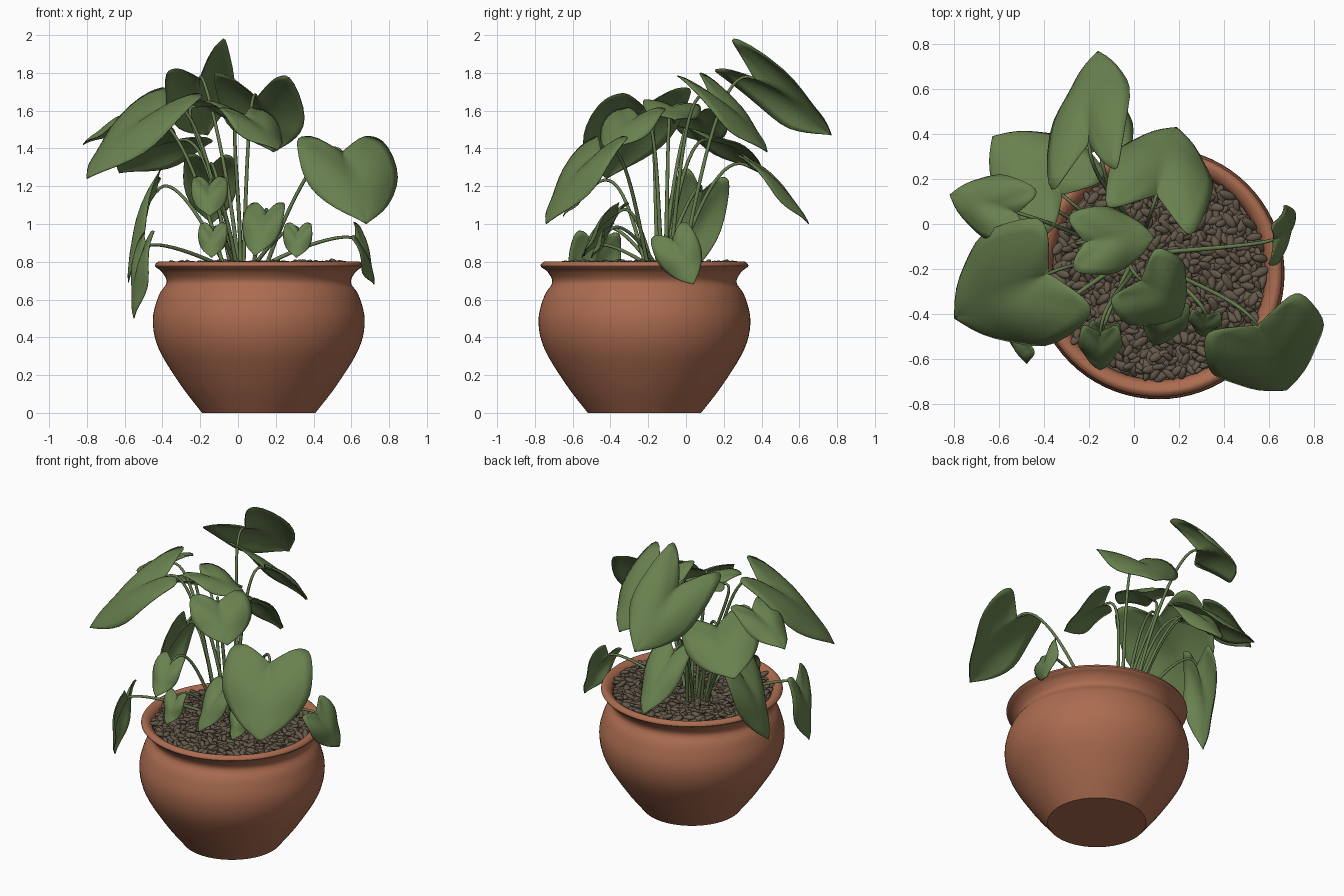
import bpy, bmesh, math, random
from mathutils import Vector as V, Matrix, Euler

if "Cube" in bpy.data.objects:
    bpy.data.objects.remove(bpy.data.objects["Cube"])

random.seed(4)
CX, CY = 0.11, -0.22          # pot axis


def mat(name, c):
    m = bpy.data.materials.new(name)
    m.diffuse_color = (*c, 1)
    m.use_nodes = True
    m.node_tree.nodes["Principled BSDF"].inputs["Base Color"].default_value = m.diffuse_color
    return m


TERRA = mat("terracotta", (0.41, 0.15, 0.08))
LEAF = mat("leaf_green", (0.14, 0.22, 0.078))
STEM = mat("stem_green", (0.13, 0.2, 0.075))
STONE = mat("pebble_brown", (0.125, 0.096, 0.066))


def finish(bm, name, m):
    me = bpy.data.meshes.new(name)
    bm.to_mesh(me)
    bm.free()
    me.materials.append(m)
    for p in me.polygons:
        p.use_smooth = True
    ob = bpy.data.objects.new(name, me)
    bpy.context.collection.objects.link(ob)
    return ob


def select(ob):
    bpy.ops.object.select_all(action='DESELECT')
    ob.select_set(True)
    bpy.context.view_layer.objects.active = ob


# Smooth curve through a few points
def catmull(pts, t):
    q = [pts[0]] + pts + [pts[-1]]
    n = len(pts) - 1
    i = min(int(t * n), n - 1)
    u = t * n - i
    a, b, c, d = q[i:i + 4]
    return 0.5 * (2 * b + (c - a) * u + (2 * a - 5 * b + 4 * c - d) * u * u + (3 * b - a - 3 * c + d) * u ** 3)


# Closed solid of revolution round the pot axis
def lathe(name, prof, m, n=72):
    bm = bmesh.new()
    rings = []
    for r, z in prof:
        rings.append([bm.verts.new((CX + r * math.cos(2 * math.pi * i / n),
                                    CY + r * math.sin(2 * math.pi * i / n), z)) for i in range(n)])
    for a, b in zip(rings, rings[1:]):
        for i in range(n):
            j = (i + 1) % n
            bm.faces.new((a[i], a[j], b[j], b[i]))
    bm.faces.new(rings[0])
    bm.faces.new(rings[-1])
    bmesh.ops.recalc_face_normals(bm, faces=bm.faces)
    select(finish(bm, name, m))
    bpy.ops.object.shade_smooth_by_angle(angle=math.radians(40))


# Pot: rounded belly, pinched neck, rolled rim
key = [V(p) for p in ((.30, 0), (.415, .15), (.53, .34), (.561, .49), (.53, .62), (.488, .69),
                      (.512, .745), (.55, .778), (.525, .802), (.485, .775), (.47, .70))]
lathe("pot", [catmull(key, i / 50) for i in range(51)], TERRA)

# Soil disc and pebbles laid out in a spiral
lathe("soil", [(0.474, 0.72), (0.475, 0.76), (0.3, 0.768)], STONE, 48)
bm = bmesh.new()
COUNT = 800
for i in range(COUNT):
    r, a = 0.465 * math.sqrt((i + 0.5) / COUNT), i * 2.39996
    p = V((CX + r * math.cos(a), CY + r * math.sin(a), 0.773 + random.uniform(-0.01, 0.016)))
    rot = Euler((random.uniform(-.6, .6), random.uniform(-.6, .6), random.uniform(0, 6.28)))
    M = Matrix.LocRotScale(p, rot, V((0.037, 0.018, 0.013)) * random.uniform(0.75, 1.25))
    bmesh.ops.create_icosphere(bm, subdivisions=2, radius=1, matrix=M)
finish(bm, "pebbles", STONE)


# Heart-shaped leaf from notch to tip, with width and roll about its midrib
def leaf(name, B, T, width, roll, N=20, K=6):
    ax = T - B
    length = ax.length
    flat = ax.cross(V((0, 0, 1))).normalized()
    across = Matrix.Rotation(-math.radians(roll), 3, ax) @ flat
    nrm = across.cross(ax).normalized()
    back = 0.34 if B.z > 1.63 else 0.12          # upper leaves have longer lobes
    bm = bmesh.new()
    for sgn in (-1, 1):
        side = across * (sgn * width / 2)
        off = side * 0.92 - ax * back + nrm * 0.02
        edge = [B, B + off * 0.62 - ax * 0.12, B + off, B + ax * 0.36 + side,
                B + ax * 0.76 + side * 0.56, T]
        grid = []
        for i in range(N + 1):
            t = i / N
            arch = math.sin(math.pi * t)
            mid = B + ax * t + nrm * (0.09 * length * arch)
            e = catmull(edge, t) + nrm * (0.014 * math.sin(t * 15) * arch)
            grid.append([bm.verts.new(mid.lerp(e, j / K)
                         + nrm * (0.04 * length * math.sin(math.pi * j / K) * arch))
                         for j in range(K + 1)])
        for i in range(N):
            for j in range(K):
                bm.faces.new((grid[i][j], grid[i + 1][j], grid[i + 1][j + 1], grid[i][j + 1]))
    bmesh.ops.remove_doubles(bm, verts=bm.verts, dist=0.0004)
    bmesh.ops.recalc_face_normals(bm, faces=bm.faces)
    s = finish(bm, name, LEAF).modifiers.new("thickness", 'SOLIDIFY')
    s.thickness = 0.005
    s.offset = 0


# name: notch, tip, width, roll
leaves = {
    "top_back": ((-.20, .36, 1.77), (-.16, .77, 1.47), .41, 37),
    "back_right": ((.10, .13, 1.67), (.19, .43, 1.38), .46, -3),
    "back_left": ((-.32, .13, 1.44), (-.63, .39, 1.27), .45, -13),
    "low_back": ((-.15, .34, 1.30), (-.14, .65, 1.0), .28, -3),
    "far_left": ((-.52, .05, 1.57), (-.82, .13, 1.42), .29, 0),
    "front_left": ((-.38, -.22, 1.62), (-.80, -.42, 1.24), .57, 6),
    "middle": ((-.22, -.08, 1.62), (.09, -.06, 1.55), .30, 5),
    "front_high": ((.03, -.25, 1.57), (.21, -.41, 1.39), .37, 0),
    "front_centre": ((.15, -.36, 1.06), (.09, -.54, .83), .22, 0),
    "front_heart": ((-.15, -.48, 1.21), (-.15, -.65, 1.04), .19, 0),
    "front_right": ((.55, -.45, 1.38), (.68, -.74, 1.0), .54, 0),
    "left_hanging": ((-.43, .08, 1.17), (-.58, -.04, .69), .30, -39),
    "low_left": ((-.48, -.47, .88), (-.55, -.51, .50), .28, -15),
    "rim_right": ((.62, -.07, .92), (.72, .04, .68), .24, -56),
}
# Young leaves lean forward and share one size
for nm, x, y, z in (("young_left", -.13, -.45, .97), ("young_right", .32, -.40, .97)):
    leaves[nm] = ((x, y, z), (x - .01, y - .10, z - .15), .15, 0)
for nm, (b, t, w, roll) in leaves.items():
    leaf(nm + "_leaf", V(b), V(t), w, roll)

# Leaf stalks arching from the crown to each notch
cu = bpy.data.curves.new("stalks", 'CURVE')
cu.dimensions = '3D'
cu.bevel_depth = 0.010
cu.bevel_resolution = 2
cu.resolution_u = 16
cu.use_fill_caps = True
crown = V((0.03, -0.13, 0.76))
for b, t, w, roll in leaves.values():
    B, T = V(b), V(t)
    h = B.z - crown.z
    d = B - crown
    d.z = 0
    root = crown + d * 0.18 + V((random.uniform(-.03, .03), random.uniform(-.03, .03), 0))
    p1 = root + d * 0.22 + V((0, 0, h * 0.55))
    p2 = B - (T - B).normalized() * min(0.16, 0.35 * h) - d * 0.08
    sp = cu.splines.new('BEZIER')
    sp.bezier_points.add(1)
    for bp, co, left, right, rad in zip(sp.bezier_points, (root, B), (root * 2 - p1, p2),
                                        (p1, B * 2 - p2), (1.15, 0.75)):
        bp.handle_left_type = bp.handle_right_type = 'FREE'
        bp.co, bp.handle_left, bp.handle_right, bp.radius = co, left, right, rad
cu.materials.append(STEM)
st = bpy.data.objects.new("stalks", cu)
bpy.context.collection.objects.link(st)
select(st)
bpy.ops.object.convert(target='MESH')
